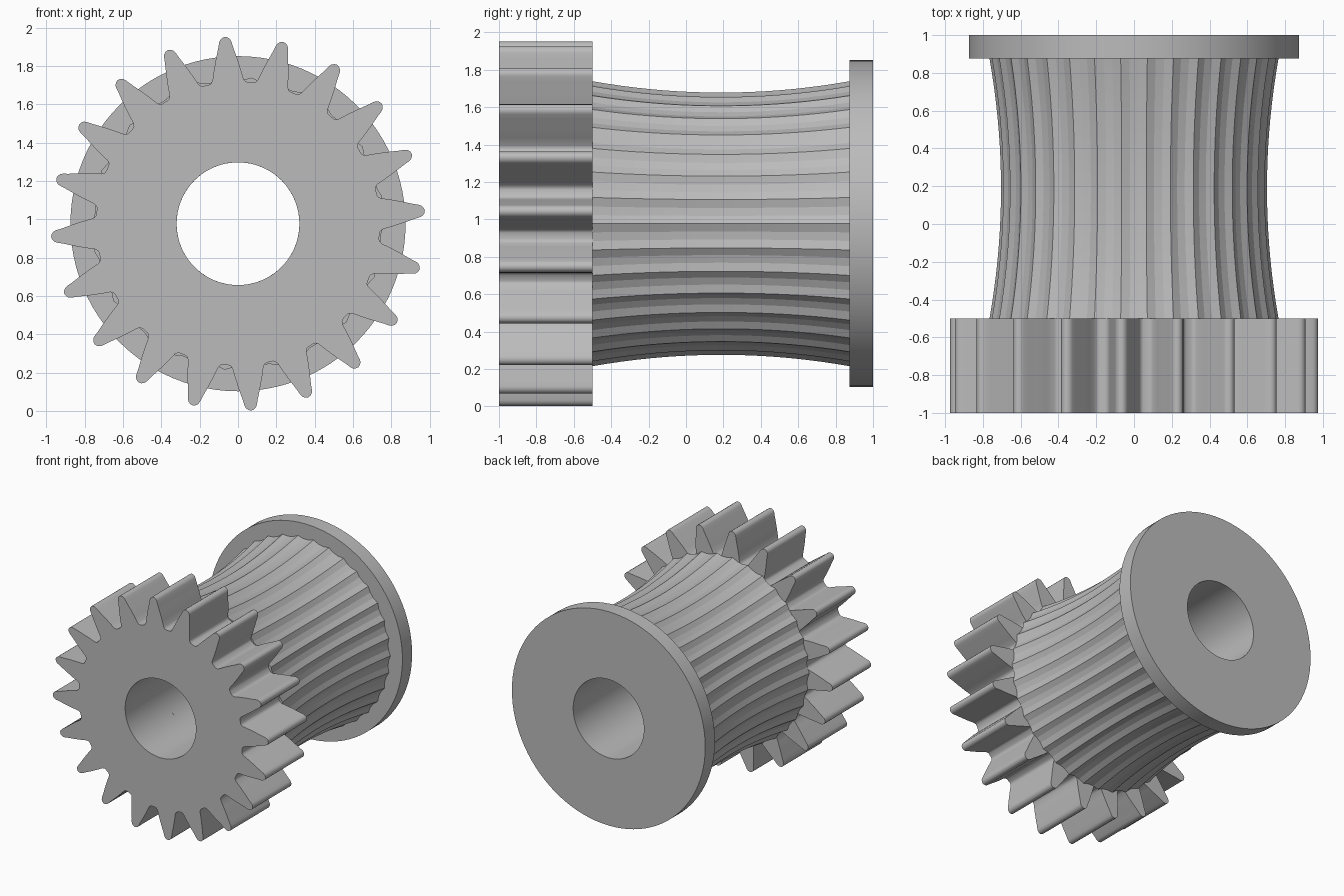
import bpy, math

if "Cube" in bpy.data.objects:
    bpy.data.objects.remove(bpy.data.objects["Cube"])

CENTRE_Z, BORE = 0.977, 0.32

steel = bpy.data.materials.new("grey_steel")
steel.use_nodes = True
GREY = (0.5, 0.5, 0.5, 1)
steel.diffuse_color = GREY
steel.node_tree.nodes["Principled BSDF"].inputs["Base Color"].default_value = GREY


def hollow_solid(name, sections, smooth_angle):
    """Skin outlines [(y, [(angle, radius), ...]), ...] along y around the bore."""
    first, last = sections[0], sections[-1]
    rings = [(first[0], [(a, BORE) for a, r in first[1]])] + sections
    rings.append((last[0], [(a, BORE) for a, r in last[1]]))
    n = len(first[1])
    verts = [(r * math.cos(a), y, CENTRE_Z + r * math.sin(a))
             for y, outline in rings for a, r in outline]
    faces = []
    for k in range(len(rings)):
        lo, hi = k * n, (k + 1) % len(rings) * n
        for i in range(n):
            j = (i + 1) % n
            faces.append((lo + i, hi + i, hi + j, lo + j))
    mesh = bpy.data.meshes.new(name)
    mesh.from_pydata(verts, [], faces)
    mesh.materials.append(steel)
    obj = bpy.data.objects.new(name, mesh)
    bpy.context.collection.objects.link(obj)
    bpy.ops.object.select_all(action="DESELECT")
    obj.select_set(True)
    bpy.context.view_layer.objects.active = obj
    bpy.ops.object.mode_set(mode="EDIT")
    bpy.ops.mesh.select_all(action="SELECT")
    bpy.ops.mesh.normals_make_consistent(inside=False)
    bpy.ops.object.mode_set(mode="OBJECT")
    bpy.ops.object.shade_smooth_by_angle(angle=math.radians(smooth_angle))


# Gear: half a tooth as (radius, half width), mirrored and repeated
TEETH = 20
half = [(0.733, 0.1), (0.738, 0.09), (0.752, 0.081), (0.8, 0.071), (0.86, 0.056),
        (0.92, 0.039), (0.95, 0.032), (0.963, 0.026), (0.973, 0.014)]
tooth = [(-h, r) for r, h in half] + [(0, 0.977)] + [(h, r) for r, h in reversed(half)]
gear = []
for t in range(TEETH):
    mid = math.radians(4) + t * math.tau / TEETH
    gear += [(mid + math.atan2(h, r), math.hypot(r, h)) for h, r in tooth]
hollow_solid("gear", [(-1, gear), (-0.5, gear)], 35)

# Waisted drum with shallow hollow flutes
FLUTES, DEPTH, STEPS = 34, 0.016, 18
drum = []
for s in range(STEPS + 1):
    u = 2 * s / STEPS - 1
    ridge = 0.704 + 0.061 * u * u
    outline = [(i * math.tau / (3 * FLUTES), ridge - (DEPTH if i % 3 else 0))
               for i in range(3 * FLUTES)]
    drum.append((0.1875 + 0.6875 * u, outline))
hollow_solid("fluted_drum", drum, 12)

# End flange
disc = [(i * math.tau / 96, 0.874) for i in range(96)]
hollow_solid("end_flange", [(0.875, disc), (1, disc)], 35)
